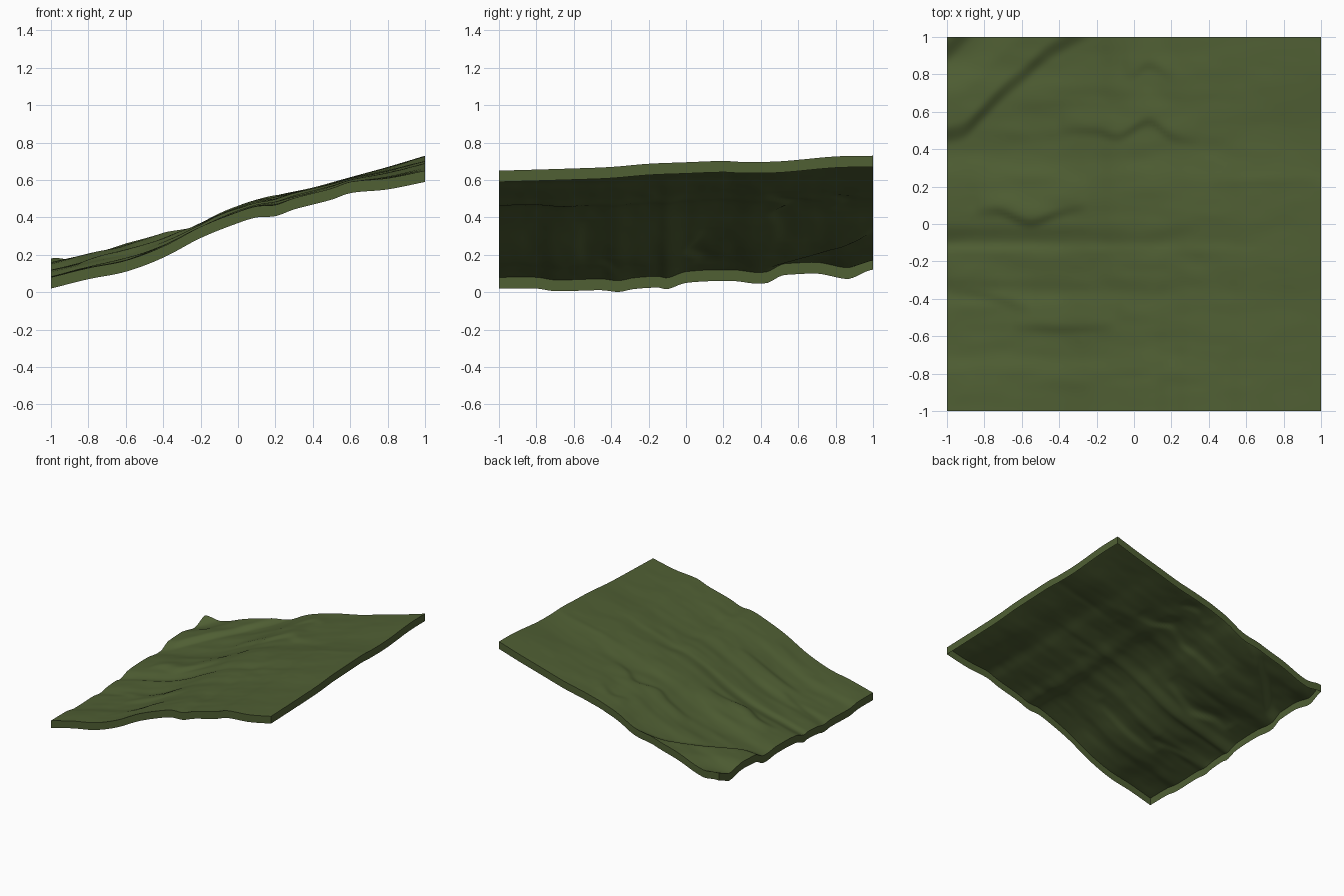
import bpy, bmesh, math
from mathutils import Vector, noise

if "Cube" in bpy.data.objects:
    bpy.data.objects.remove(bpy.data.objects["Cube"])

N = 110           # grid cells per side
SKIRT = 0.06      # depth of the border skirt


def curve(points):
    """Smooth function through (position, value) pairs."""
    def at(t):
        if t <= points[0][0]:
            return points[0][1]
        for i in range(len(points) - 1):
            (a, va), (b, vb) = points[i], points[i + 1]
            if t <= b:
                pa, pb = points[max(i - 1, 0)], points[min(i + 2, len(points) - 1)]
                w, u = b - a, (t - a) / (b - a)
                ma = (vb - pa[1]) / (b - pa[0]) * w
                mb = (pb[1] - va) / (pb[0] - a) * w
                return ((2*u**3 - 3*u*u + 1) * va + (u**3 - 2*u*u + u) * ma
                        + (3*u*u - 2*u**3) * vb + (u**3 - u*u) * mb)
        return points[-1][1]
    return at


def smooth(a, b, t):
    t = min(max((t - a) / (b - a), 0), 1)
    return t * t * (3 - 2 * t)


# Border heights of the hillside
front = curve([(-1, .08), (-.8, .13), (-.6, .17), (-.4, .245), (-.2, .35), (0, .43),
               (.1, .46), (.2, .467), (.3, .503), (.5, .555), (.6, .59), (.8, .61), (1, .65)])
back = curve([(-1, .13), (-.8, .175), (-.6, .225), (-.4, .282), (-.2, .365), (-.1, .42),
              (0, .46), (.2, .517), (.4, .56), (.6, .615), (.8, .67), (1, .73)])
left = curve([(-1, .08), (-.8, .08), (-.7, .066), (-.45, .071), (-.36, .062), (-.28, .077),
              (-.15, .085), (-.1, .077), (0, .11), (.25, .12), (.38, .106), (.5, .115),
              (.7, .125), (.87, .118), (1, .13)])
right = curve([(-1, .65), (-.6, .662), (-.4, .67), (-.2, .687), (0, .695), (.2, .702),
               (.3, .697), (.5, .70), (.8, .726), (1, .73)])

# Diagonal bank across the back left corner
bank = curve([(-1, .47), (-.9, .5), (-.8, .6), (-.7, .7), (-.58, .8), (-.47, .9), (-.3, 1), (0, 1.15)])

# Small terrace steps: path, height
terraces = [
    (curve([(-.85, .07), (-.72, .07), (-.56, .01), (-.4, .06), (-.25, .09)]), -.85, -.25, .020),
    (curve([(-.4, .5), (-.2, .5), (-.08, .47), (.08, .55), (.2, .47), (.35, .44)]), -.4, .35, .016),
    (curve([(-1, -.36), (-.8, -.38), (-.6, -.44)]), -1, -.55, .012),
    (curve([(-.65, -.55), (-.4, -.56), (-.12, -.55)]), -.65, -.1, .014),
    (curve([(0, .8), (.08, .85), (.18, .8)]), -.05, .22, .010),
    (curve([(.4, .22), (1, .23)]), .4, 1, .006),
]


def height(x, y):
    u, v = (x + 1) / 2, (y + 1) / 2
    z = (1 - v) * front(x) + v * back(x) + (1 - u) * left(y) + u * right(y)
    z -= ((1-u)*(1-v)*.08 + u*(1-v)*.65 + (1-u)*v*.13 + u*v*.73)
    # diagonal bank and raised corner
    d = (y - bank(x)) * .75
    if x < 0:
        z += .036 * smooth(-.035, .045, d) * (1 - .7 * smooth(.15, .32, d))
    z += .04 * smooth(-.15, 0, (y - 1) - (x + 1))
    # terraces fade at both ends and behind the step
    for path, a, b, h in terraces:
        if a < x < b:
            d = y - path(x)
            z += h * math.sin(math.pi * (x - a) / (b - a)) ** .6 * \
                smooth(-.035, .025, d) * (1 - smooth(.025, .2, d))
    # fine undulation, stronger on the steep middle
    edge = smooth(0, .15, 1 - max(abs(x), abs(y)))
    n = noise.noise(Vector((x * 3, y * 9, 1.7))) + .5 * noise.noise(Vector((x * 7, y * 14, 5.2)))
    return z + n * .005 * edge * (1 - .5 * smooth(.2, .8, x))


def finish(bm, name, material):
    mesh = bpy.data.meshes.new(name)
    bm.to_mesh(mesh)
    bm.free()
    mesh.materials.append(material)
    obj = bpy.data.objects.new(name, mesh)
    bpy.context.collection.objects.link(obj)
    bpy.context.view_layer.objects.active = obj
    obj.select_set(True)
    bpy.ops.object.shade_smooth_by_angle(angle=math.radians(40))
    obj.select_set(False)


grass = bpy.data.materials.new("moss_green")
grass.diffuse_color = (.08, .115, .034, 1)
grass.use_nodes = True
grass.node_tree.nodes["Principled BSDF"].inputs["Base Color"].default_value = grass.diffuse_color

# Hillside surface
bm = bmesh.new()
bmesh.ops.create_grid(bm, x_segments=N, y_segments=N, size=1)
for vert in bm.verts:
    vert.co.z = height(vert.co.x, vert.co.y)
finish(bm, "hillside", grass)

# Border skirt hanging from the edge, open underneath
bm = bmesh.new()
ts = [-1 + 2 * i / N for i in range(N)]
ring = ([(t, -1) for t in ts] + [(1, t) for t in ts]
        + [(-t, 1) for t in ts] + [(-1, -t) for t in ts])
top = [bm.verts.new((x, y, height(x, y))) for x, y in ring]
low = [bm.verts.new(v.co - Vector((0, 0, SKIRT))) for v in top]
for i in range(len(ring)):
    j = (i + 1) % len(ring)
    bm.faces.new((low[i], low[j], top[j], top[i]))
finish(bm, "border_skirt", grass)
